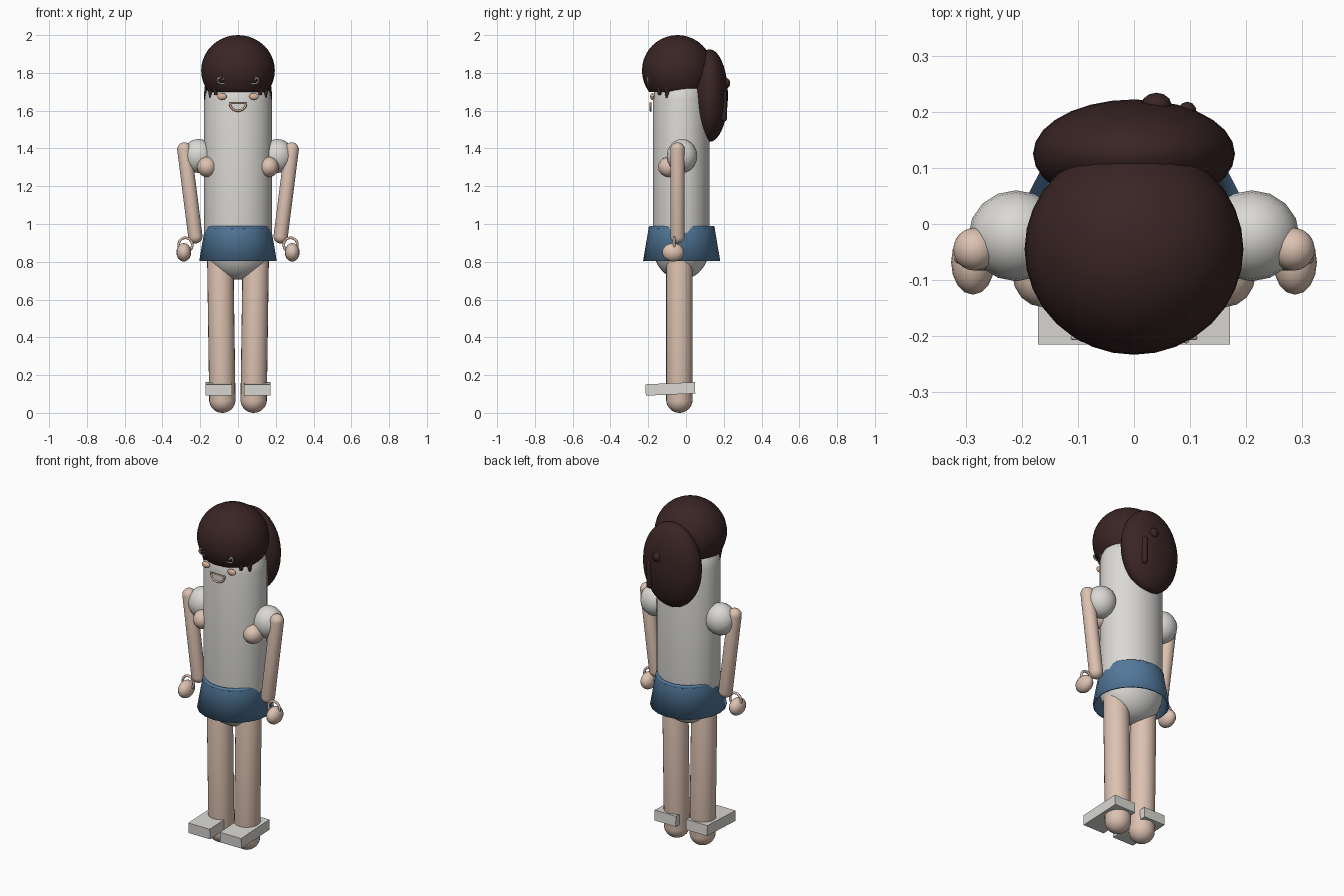
import bpy, bmesh, math
from mathutils import Matrix, Vector

if "Cube" in bpy.data.objects:
    bpy.data.objects.remove(bpy.data.objects["Cube"])


def material(name, rgb):
    m = bpy.data.materials.new(name)
    m.diffuse_color = (*rgb, 1)
    m.use_nodes = True
    m.node_tree.nodes["Principled BSDF"].inputs["Base Color"].default_value = m.diffuse_color
    return m


WHITE = material("cloth white", (0.70, 0.69, 0.66))
SKIN = material("skin", (0.72, 0.54, 0.44))
HAIR = material("dark brown hair", (0.042, 0.018, 0.018))
BLUE = material("skirt blue", (0.085, 0.19, 0.33))
CHEEK = material("cheek peach", (0.72, 0.45, 0.32))
DARK = material("eye dark", (0.02, 0.015, 0.015))


def finish(name, bm, mat, smooth=40):
    bmesh.ops.recalc_face_normals(bm, faces=bm.faces)
    me = bpy.data.meshes.new(name)
    bm.to_mesh(me)
    bm.free()
    me.materials.append(mat)
    ob = bpy.data.objects.new(name, me)
    bpy.context.collection.objects.link(ob)
    if smooth:
        bpy.ops.object.select_all(action='DESELECT')
        ob.select_set(True)
        bpy.context.view_layer.objects.active = ob
        bpy.ops.object.shade_smooth_by_angle(angle=math.radians(smooth))
    return ob


def ellipsoid(name, c, r, mat, u=24, v=16, cut=None):
    bm = bmesh.new()
    bmesh.ops.create_uvsphere(bm, u_segments=u, v_segments=v, radius=1,
                              matrix=Matrix.LocRotScale(Vector(c), None, Vector(r)))
    if cut is not None:  # trim everything below a height and close it
        res = bmesh.ops.bisect_plane(bm, geom=bm.verts[:] + bm.edges[:] + bm.faces[:],
                                     plane_co=(0, 0, cut), plane_no=(0, 0, -1), clear_outer=True)
        edges = [g for g in res['geom_cut'] if isinstance(g, bmesh.types.BMEdge)]
        bmesh.ops.contextual_create(bm, geom=edges)
    return finish(name, bm, mat)


def capsule(name, a, b, r, mat, squash=1.0, u=24):
    """Round-ended rod whose end-sphere centres are a and b."""
    a, b = Vector(a), Vector(b)
    half = (b - a).length / 2
    bm = bmesh.new()
    bmesh.ops.create_uvsphere(bm, u_segments=u, v_segments=17, radius=r)
    for vert in bm.verts:
        vert.co.z += math.copysign(half, vert.co.z)
        vert.co.y *= squash
    rot = Vector((0, 0, 1)).rotation_difference(b - a)
    bm.transform(Matrix.LocRotScale((a + b) / 2, rot, None))
    return finish(name, bm, mat)


def tube(name, pts, r, mat, closed=False):
    cu = bpy.data.curves.new(name, 'CURVE')
    cu.dimensions = '3D'
    cu.bevel_depth = r
    cu.bevel_resolution = 2
    cu.use_fill_caps = True
    sp = cu.splines.new('POLY')
    sp.points.add(len(pts) - 1)
    for p, co in zip(sp.points, pts):
        p.co = (*co, 1)
    sp.use_cyclic_u = closed
    cu.materials.append(mat)
    ob = bpy.data.objects.new(name, cu)
    bpy.context.collection.objects.link(ob)
    return ob


def ring(c, rx, rz, n=20, start=0, end=2 * math.pi):
    return [(c[0] + rx * math.cos(start + (end - start) * i / n), c[1],
             c[2] + rz * math.sin(start + (end - start) * i / n)) for i in range(n)]


# torso: one tall oval capsule, its lower end showing under the skirt
capsule("torso", (0, -0.025, 0.885), (0, -0.025, 1.64), 0.18, WHITE, squash=0.84, u=32)

# head hair cap and back hair
ellipsoid("hair_cap", (0, -0.045, 1.812), (0.195, 0.188, 0.188), HAIR, 32, 20, cut=1.7)
ellipsoid("back_hair", (0, 0.125, 1.68), (0.18, 0.097, 0.245), HAIR, 28, 18)
ellipsoid("hair_knot", (0.04, 0.212, 1.745), (0.027, 0.022, 0.028), HAIR, 12, 8)
capsule("hair_strand", (0.095, 0.202, 1.56), (0.095, 0.202, 1.69), 0.016, HAIR, u=10)

# skirt: flared hollow shell
bm = bmesh.new()
bmesh.ops.create_cone(bm, cap_ends=True, segments=20, radius1=1, radius2=0.855, depth=0.175)
low = [f for f in bm.faces if f.normal.z < -0.9]
bmesh.ops.delete(bm, geom=low, context='FACES_ONLY')
bm.transform(Matrix.LocRotScale(Vector((0, -0.023, 0.893)), None, Vector((0.205, 0.204, 1))))
skirt = finish("skirt", bm, BLUE)
shell = skirt.modifiers.new("thickness", 'SOLIDIFY')
shell.thickness = 0.01
# slim waistband on the skirt top
tube("waistband", [(0.166 * math.cos(t * math.pi / 16), -0.023 + 0.166 * math.sin(t * math.pi / 16), 0.98)
                   for t in range(32)], 0.01, BLUE, closed=True)

# mouth: open smile with a white plate inside a skin rim
smile = ring((0, -0.187, 1.643), 0.044, 0.044, 17, math.pi, 2 * math.pi + 0.18)
tube("mouth_rim", smile, 0.0055, CHEEK, closed=True)
bm = bmesh.new()
bm.faces.new([bm.verts.new(p) for p in smile])
bmesh.ops.solidify(bm, geom=bm.faces[:], thickness=0.004)
finish("mouth_plate", bm, WHITE, 0)

for side, s in (("left", -1), ("right", 1)):
    # arms, sleeves and hands
    capsule(side + "_arm", (s * 0.284, -0.045, 1.394), (s * 0.226, -0.045, 0.935), 0.038, SKIN)
    ellipsoid(side + "_sleeve", (s * 0.21, -0.021, 1.36), (0.085, 0.081, 0.09), WHITE, 16, 10)
    ellipsoid(side + "_underarm", (s * 0.163, -0.088, 1.302), (0.054, 0.06, 0.054), SKIN, 16, 10)
    ellipsoid(side + "_hand", (s * 0.287, -0.068, 0.85), (0.039, 0.058, 0.049), SKIN, 16, 10)
    tube(side + "_bracelet", ring((s * 0.278, -0.063, 0.89), 0.036, 0.037), 0.007, SKIN, closed=True)

    # legs and slab shoes
    capsule(side + "_leg", (s * 0.083, -0.035, 0.07), (s * 0.094, -0.035, 0.83), 0.07, SKIN)
    bm = bmesh.new()
    bmesh.ops.create_cube(bm, size=1)
    bm.transform(Matrix.Translation((s * 0.102, -0.083, 0.127)) @ Matrix.Rotation(math.radians(2.5), 4, 'X')
                 @ Matrix.Diagonal((0.138, 0.262, 0.06, 1)))
    finish(side + "_shoe", bm, WHITE, 0)

    # face details: cheeks and eyes half sunk into the fringe
    ellipsoid(side + "_cheek", (s * 0.084, -0.178, 1.675), (0.026, 0.012, 0.018), CHEEK, 14, 8)
    tube(side + "_eye_rim", ring((s * 0.085, -0.203, 1.76), 0.024, 0.018), 0.004, WHITE, closed=True)
    ellipsoid(side + "_iris", (s * 0.085, -0.203, 1.76), (0.017, 0.008, 0.015), DARK, 12, 8)
    ellipsoid(side + "_eye_glint", (s * 0.085 + 0.008, -0.209, 1.767), (0.005, 0.004, 0.005), WHITE, 8, 6)

    # short locks hanging below the hair cap
    for x, y, tip in ((0.145, -0.1, 1.668), (0.118, -0.14, 1.682)):
        bm = bmesh.new()
        bmesh.ops.create_cone(bm, cap_ends=True, segments=10, radius1=0.008, radius2=0.02,
                              depth=1.74 - tip, matrix=Matrix.Translation((s * x, y, (1.74 + tip) / 2)))
        finish(side + "_lock", bm, HAIR)
